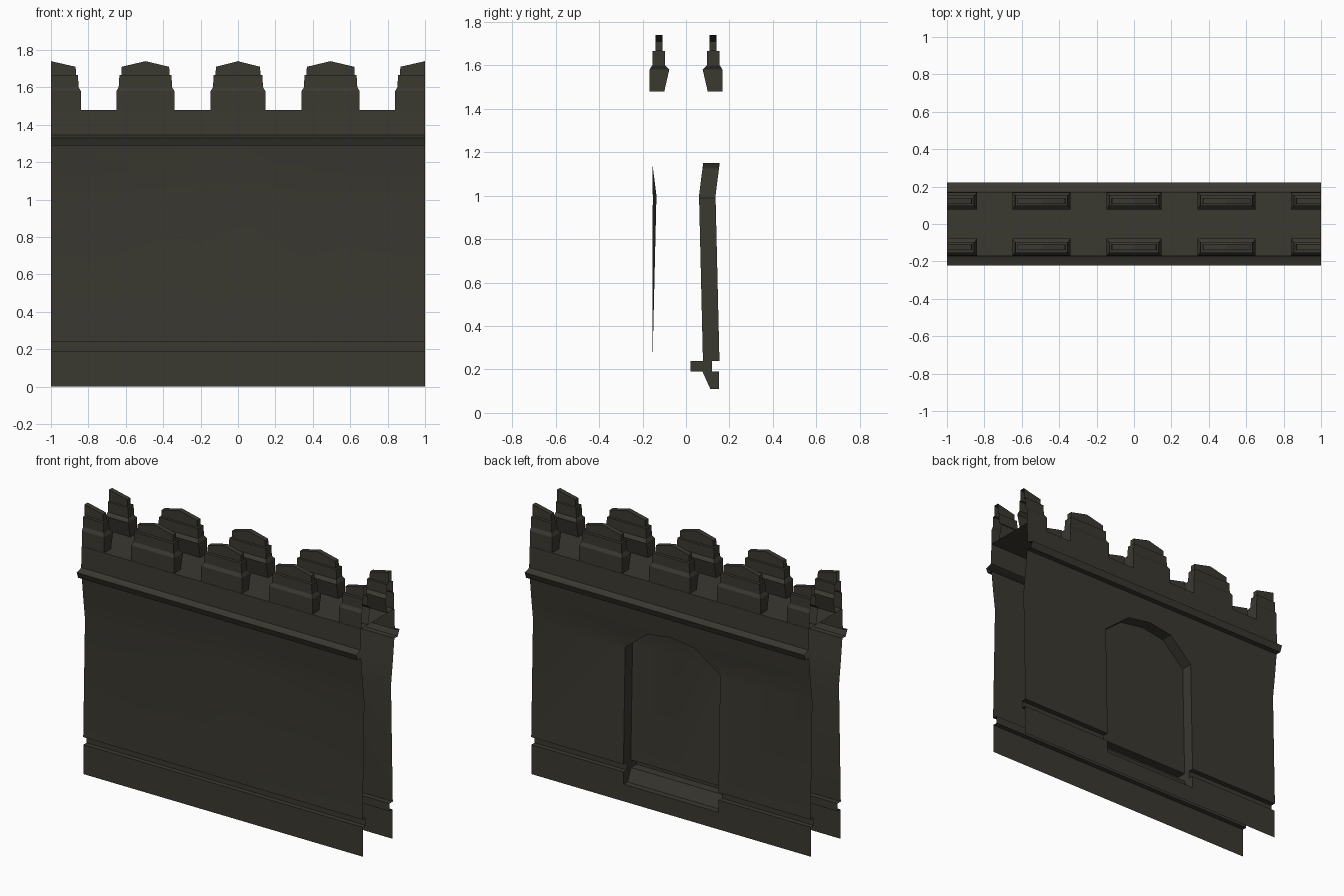
import bpy, bmesh, math
from mathutils import Vector

if "Cube" in bpy.data.objects:
    bpy.data.objects.remove(bpy.data.objects["Cube"])

stone = bpy.data.materials.new("dark_stone")
stone.diffuse_color = (0.042, 0.040, 0.030, 1)
stone.use_nodes = True
stone.node_tree.nodes["Principled BSDF"].inputs["Base Color"].default_value = stone.diffuse_color


def finish(bm, name, smooth=False):
    me = bpy.data.meshes.new(name)
    bm.to_mesh(me)
    bm.free()
    me.materials.append(stone)
    ob = bpy.data.objects.new(name, me)
    bpy.context.collection.objects.link(ob)
    if smooth:
        bpy.ops.object.select_all(action='DESELECT')
        ob.select_set(True)
        bpy.context.view_layer.objects.active = ob
        bpy.ops.object.shade_smooth_by_angle(angle=math.radians(20))
    return ob


# Wall section (distance from centre, height): plinth, groove, body, cornice, parapet
PROFILE = [(.152, 0), (.152, .19), (.12, .19), (.12, .24), (.154, .24), (.136, 1.0),
           (.155, 1.15), (.17, 1.29), (.205, 1.29), (.222, 1.33), (.19, 1.337),
           (.175, 1.345), (.17, 1.48)]


def sheet(side):
    """Open wall skin swept along x, facing side * y."""
    bm = bmesh.new()
    cols = [[bm.verts.new((x, side * y, z)) for y, z in PROFILE] for x in (-side, side)]
    for i in range(len(PROFILE) - 1):
        bm.faces.new((cols[0][i], cols[0][i + 1], cols[1][i + 1], cols[1][i]))
    for x in (-.34, 0, .34):
        cut(bm, (x, 0, 0), (1, 0, 0), 2)
    return bm


def cut(bm, co, no, reach):
    """Slice the faces whose centre is within reach of x = 0."""
    faces = [f for f in bm.faces if abs(f.calc_center_median().x) < reach]
    geom = faces + list({e for f in faces for e in f.edges}) + list({v for f in faces for v in f.verts})
    bmesh.ops.bisect_plane(bm, geom=geom, plane_co=co, plane_no=no, dist=1e-5)


# Front wall, slightly flattened in the middle
bm = sheet(-1)
for v in bm.verts:
    if abs(v.co.z - 1) < .01 and abs(v.co.x) < .1:
        v.co.y = -.153
finish(bm, "front_wall", True)

# Back wall with a recessed five-point arch niche
bm = sheet(1)
SILL = .11
ARCH = [(.34, .99), (.17, 1.125), (0, 1.15)]
cut(bm, (0, 0, SILL), (0, 0, 1), .34)
for (xa, za), (xb, zb) in zip(ARCH, ARCH[1:]):
    for s in (1, -1):
        cut(bm, (s * xa, 0, za), (s * (za - zb), 0, xb - xa), .34)


def in_niche(p):
    if abs(p.x) > .34 or p.z < SILL:
        return False
    return all(p.z < za + (abs(p.x) - xa) * (zb - za) / (xb - xa)
               for (xa, za), (xb, zb) in zip(ARCH, ARCH[1:]))


niche = [f for f in bm.faces if in_niche(f.calc_center_median())]
res = bmesh.ops.extrude_face_region(bm, geom=niche)
for v in [g for g in res["geom"] if isinstance(g, bmesh.types.BMVert)]:
    if v.co.z < SILL + .01:
        v.co.y -= .04          # sloping sill
    elif v.co.y < .125 and v.co.z < .3:
        v.co.y -= .10          # groove
    else:
        v.co.y -= .076
old = [f for f in niche if f.is_valid]
if old:
    bmesh.ops.delete(bm, geom=old, context='FACES')
bmesh.ops.recalc_face_normals(bm, faces=bm.faces[:])
if sum(f.normal.y * f.calc_area() for f in bm.faces) < 0:
    bmesh.ops.reverse_faces(bm, faces=bm.faces[:])
finish(bm, "back_wall", True)

# Walkway floor
bm = bmesh.new()
bm.faces.new([bm.verts.new((x, y, 1.48)) for x, y in ((-1, -.17), (1, -.17), (1, .17), (-1, .17))])
finish(bm, "walkway")

# Merlon steps: height, inset along x, inner y, outer y, ridge rise
STEPS = [(1.48, 0, .10, .168, 0), (1.58, 0, .077, .168, 0), (1.60, .012, .097, .155, 0),
         (1.665, .016, .097, .155, 0), (1.667, .026, .108, .14, 0), (1.71, .028, .108, .14, .03)]


def merlon(cx, half, side, name):
    bm = bmesh.new()
    rings = []
    for z, inset, yi, yo, rise in STEPS:
        w = half - inset
        pts = [(-w, yo, z), (0, yo, z + rise), (w, yo, z), (w, yi, z), (0, yi, z + rise), (-w, yi, z)]
        rings.append([bm.verts.new((cx + x, side * y, h)) for x, y, h in pts])
    for a, b in zip(rings, rings[1:]):
        for i in range(6):
            j = (i + 1) % 6
            bm.faces.new((a[i], a[j], b[j], b[i]))
    t = rings[-1]
    bm.faces.new((t[0], t[1], t[4], t[5]))
    bm.faces.new((t[1], t[2], t[3], t[4]))
    bmesh.ops.recalc_face_normals(bm, faces=bm.faces[:])
    # End merlons stop at the wall ends
    if abs(cx) == 1:
        bmesh.ops.bisect_plane(bm, geom=bm.verts[:] + bm.edges[:] + bm.faces[:], plane_co=(cx, 0, 0),
                               plane_no=(cx, 0, 0), clear_outer=True)
    finish(bm, name)


for side, label in ((-1, "front"), (1, "back")):
    for cx, half in ((-1, .16), (-.495, .155), (0, .146), (.495, .155), (1, .16)):
        merlon(cx, half, side, label + "_merlon")
